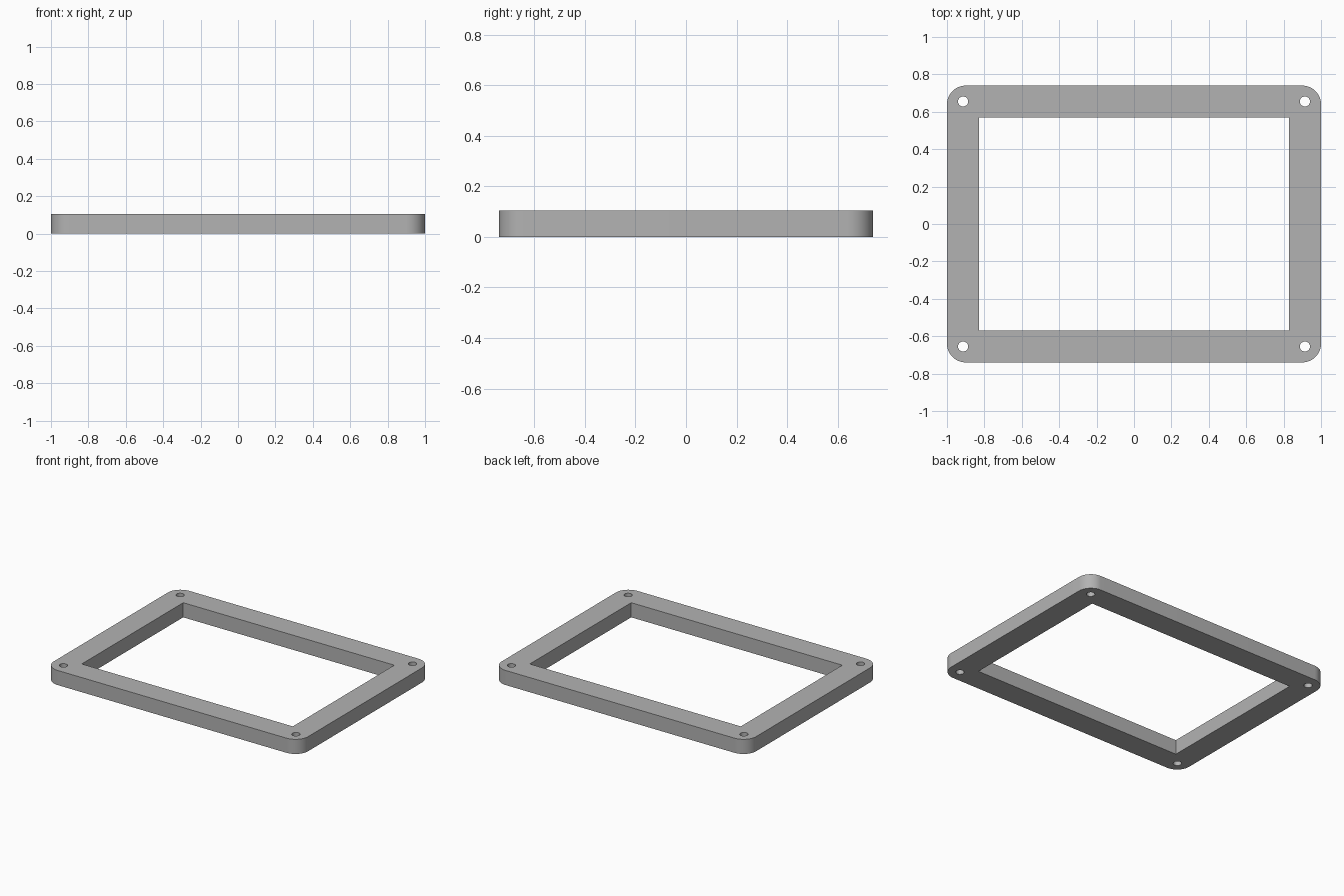
import bpy, bmesh
from math import sin, cos, pi, radians

cube = bpy.data.objects.get("Cube")
if cube:
    bpy.data.objects.remove(cube, do_unlink=True)

HALF_X, HALF_Y, HEIGHT = 1.0, 0.74, 0.104
OPEN_X, OPEN_Y = 0.83, 0.57
HOLE_X, HOLE_Y, HOLE_R = 0.914, 0.655, 0.027
CORNER_R = 0.1
SIGNS = [(1, 1), (-1, 1), (-1, -1), (1, -1)]


def arc(cx, cy, r, start, sweep, steps):
    angles = [start + sweep * i / steps for i in range(steps + 1)]
    return [(cx + r * cos(a), cy + r * sin(a)) for a in angles]


# Outlines: rounded rim, square opening, one screw hole in each corner
rim = []
for i, (sx, sy) in enumerate(SIGNS):
    rim += arc(sx * (HALF_X - CORNER_R), sy * (HALF_Y - CORNER_R),
               CORNER_R, i * pi / 2, pi / 2, 12)
opening = [(sx * OPEN_X, sy * OPEN_Y) for sx, sy in SIGNS]
holes = [arc(sx * HOLE_X, sy * HOLE_Y, HOLE_R, 0, 2 * pi, 32)[:-1]
         for sx, sy in SIGNS]

# Fill the flat profile between the outlines, then raise it
bm = bmesh.new()
edges = []
for loop in [rim, opening] + holes:
    verts = [bm.verts.new((x, y, 0)) for x, y in loop]
    edges += [bm.edges.new((v, verts[i - 1])) for i, v in enumerate(verts)]
bmesh.ops.triangle_fill(bm, edges=edges, use_beauty=True, normal=(0, 0, 1))
raised = bmesh.ops.extrude_face_region(bm, geom=bm.faces[:], use_keep_orig=True)
top = [g for g in raised["geom"] if isinstance(g, bmesh.types.BMVert)]
bmesh.ops.translate(bm, verts=top, vec=(0, 0, HEIGHT))
bmesh.ops.recalc_face_normals(bm, faces=bm.faces[:])
bmesh.ops.dissolve_limit(bm, angle_limit=radians(0.5),
                         verts=bm.verts[:], edges=bm.edges[:])
mesh = bpy.data.meshes.new("bezel_frame")
bm.to_mesh(mesh)
bm.free()

# Plain grey finish
grey = bpy.data.materials.new("plain grey")
grey.use_nodes = True
colour = (0.45, 0.45, 0.45, 1)
grey.diffuse_color = colour
grey.node_tree.nodes["Principled BSDF"].inputs["Base Color"].default_value = colour
mesh.materials.append(grey)

frame = bpy.data.objects.new("bezel_frame", mesh)
bpy.context.collection.objects.link(frame)
bpy.context.view_layer.objects.active = frame
frame.select_set(True)
bpy.ops.object.shade_smooth_by_angle(angle=radians(30))
